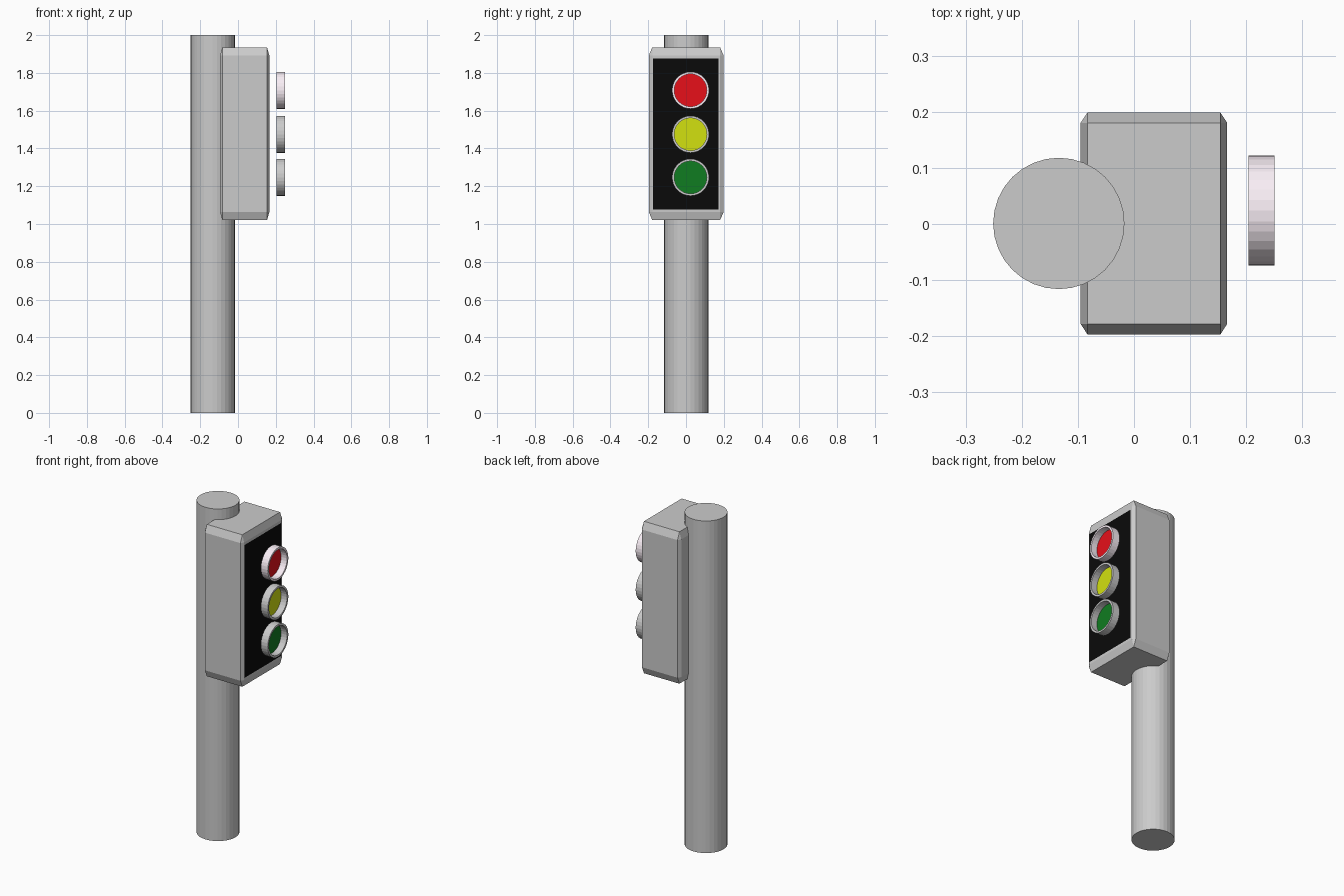
import bpy, bmesh, math
from mathutils import Matrix, Vector

if "Cube" in bpy.data.objects:
    bpy.data.objects.remove(bpy.data.objects["Cube"])


def material(name, rgb):
    m = bpy.data.materials.new(name)
    m.diffuse_color = (*rgb, 1)
    m.use_nodes = True
    m.node_tree.nodes["Principled BSDF"].inputs["Base Color"].default_value = m.diffuse_color
    return m


def finish(bm, name, mats=()):
    bmesh.ops.recalc_face_normals(bm, faces=bm.faces)
    me = bpy.data.meshes.new(name)
    bm.to_mesh(me)
    bm.free()
    ob = bpy.data.objects.new(name, me)
    bpy.context.collection.objects.link(ob)
    for m in mats:
        me.materials.append(m)
    return ob


# Pole
bm = bmesh.new()
bmesh.ops.create_cone(bm, cap_ends=True, segments=32, radius1=0.117, radius2=0.117,
                      depth=2, matrix=Matrix.Translation((-0.134, 0.001, 1)))
finish(bm, "pole")

# Housing: a chamfered cube, stretched so the chamfer scales with each axis
bm = bmesh.new()
bmesh.ops.create_cube(bm, size=1)
bmesh.ops.bevel(bm, geom=bm.edges[:], offset=0.047, segments=1, affect='EDGES')
bmesh.ops.scale(bm, vec=(0.261, 0.396, 0.915), verts=bm.verts)
bmesh.ops.translate(bm, vec=(0.0355, 0.001, 1.478), verts=bm.verts)
finish(bm, "housing")

# Black front panel
bm = bmesh.new()
panel = [bm.verts.new((0.1675, y, z)) for y, z in
         ((-0.176, 1.077), (0.171, 1.077), (0.171, 1.877), (-0.176, 1.877))]
bm.faces.new(panel)
finish(bm, "front_panel", [material("black", (0.003, 0.003, 0.003))])


# Lamp: short cylinder facing +x whose front is inset and pushed back as the lens
def lamp(name, z, lens_rgb, rim_rgb):
    bm = bmesh.new()
    place = Matrix.Translation((0.227, 0.024, z)) @ Matrix.Rotation(math.pi / 2, 4, 'Y')
    bmesh.ops.create_cone(bm, cap_ends=True, segments=32, radius1=0.098,
                          radius2=0.098, depth=0.046, matrix=place)
    bm.normal_update()
    lens = max(bm.faces, key=lambda f: f.normal.x)
    bmesh.ops.inset_region(bm, faces=[lens], thickness=0.012)
    ext = bmesh.ops.extrude_discrete_faces(bm, faces=[lens])["faces"][0]
    bmesh.ops.translate(bm, vec=Vector((-0.04, 0, 0)), verts=ext.verts)
    ext.material_index = 1
    finish(bm, name, [material(name + "_rim", rim_rgb), material(name + "_lens", lens_rgb)])


grey = (0.8, 0.8, 0.8)
lamp("red_lamp", 1.708, (0.8, 0.005, 0.01), (0.95, 0.86, 0.92))
lamp("yellow_lamp", 1.475, (0.65, 0.75, 0.005), grey)
lamp("green_lamp", 1.247, (0.005, 0.2, 0.015), grey)
